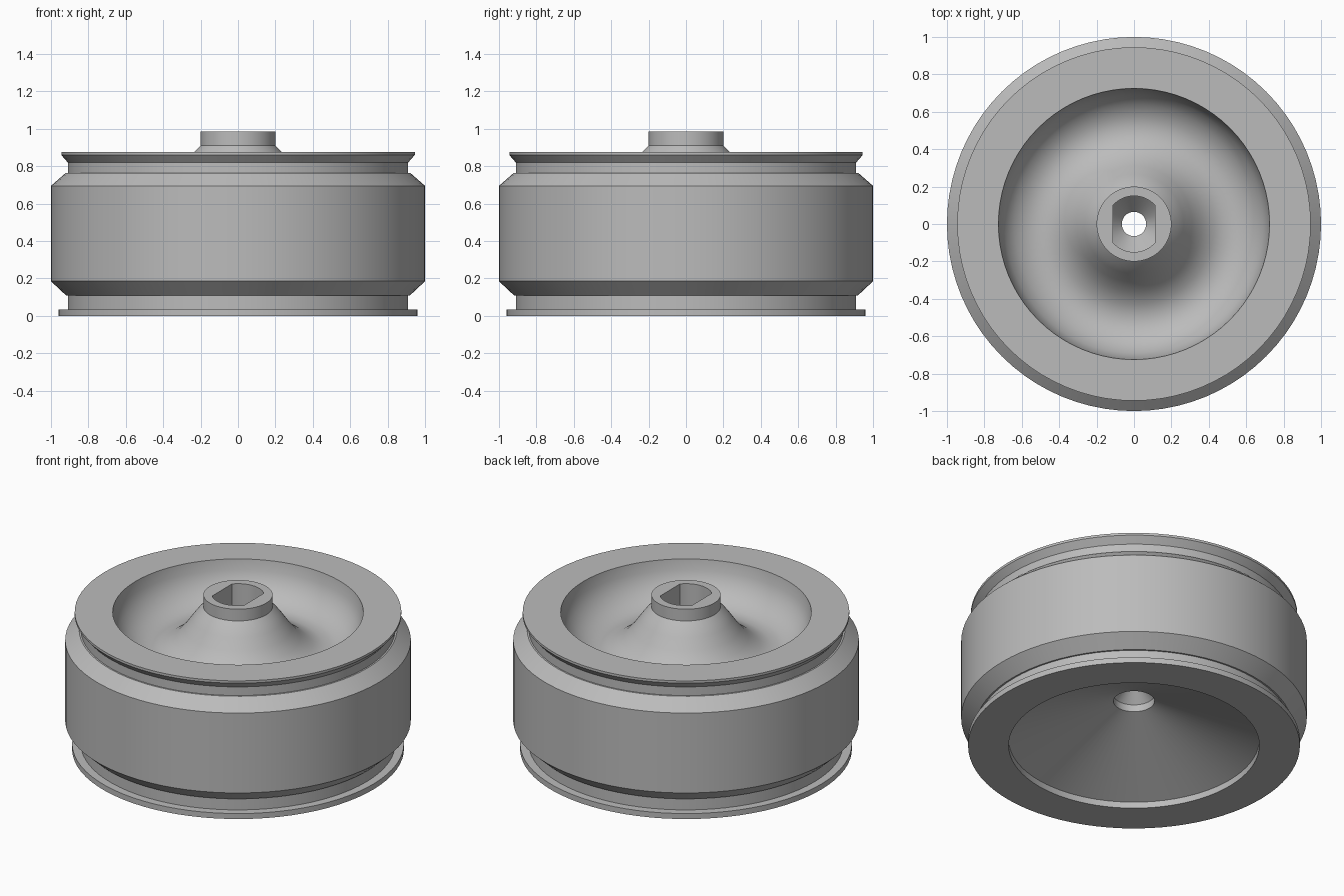
import bpy, bmesh, math

SEGMENTS = 80

if "Cube" in bpy.data.objects:
    bpy.data.objects.remove(bpy.data.objects["Cube"], do_unlink=True)

grey = bpy.data.materials.new("plain_grey")
grey.use_nodes = True
grey.diffuse_color = (0.5, 0.5, 0.5, 1)
grey.node_tree.nodes["Principled BSDF"].inputs["Base Color"].default_value = grey.diffuse_color


def lathe(name, profile, flat=None):
    """Turn a closed (radius, height) profile around z; flat trims the sides at x = +-flat."""
    bm = bmesh.new()
    verts = [bm.verts.new((r, 0, z)) for r, z in profile]
    edges = [bm.edges.new((a, b)) for a, b in zip(verts, verts[1:] + verts[:1])]
    bmesh.ops.spin(bm, geom=verts + edges, cent=(0, 0, 0), axis=(0, 0, 1),
                   angle=math.tau, steps=SEGMENTS, use_merge=True)
    bmesh.ops.remove_doubles(bm, verts=bm.verts, dist=0.0001)
    bmesh.ops.dissolve_degenerate(bm, edges=bm.edges, dist=0.0001)
    if flat:
        for side in (-1, 1):
            bmesh.ops.bisect_plane(bm, geom=bm.verts[:] + bm.edges[:] + bm.faces[:],
                                   plane_co=(side * flat, 0, 0), plane_no=(side, 0, 0),
                                   clear_outer=True)
            rim = [e for e in bm.edges if e.is_boundary]
            bmesh.ops.holes_fill(bm, edges=rim, sides=0)
    bmesh.ops.recalc_face_normals(bm, faces=bm.faces)
    mesh = bpy.data.meshes.new(name)
    bm.to_mesh(mesh)
    bm.free()
    mesh.materials.append(grey)
    obj = bpy.data.objects.new(name, mesh)
    bpy.context.collection.objects.link(obj)
    return obj


# Underside cone with its bored centre
underside = [(0.065, 0.40), (0.119, 0.34), (0.119, 0.295), (0.725, 0.04), (0.725, 0)]
# Lower flange, core and flared upper flange
outside = [(0.96, 0), (0.96, 0.035), (0.91, 0.035), (0.91, 0.82), (0.945, 0.86), (0.945, 0.875)]
# Rounded bowl sweeping in to the hub
bowl = [(0.725, 0.875), (0.715, 0.81), (0.69, 0.75), (0.64, 0.69), (0.57, 0.65), (0.5, 0.64),
        (0.43, 0.66), (0.36, 0.71), (0.31, 0.77), (0.265, 0.835), (0.235, 0.875)]
hub = [(0.2, 0.91), (0.2, 0.985), (0.065, 0.985)]
wheel = lathe("wheel_body", underside + outside + bowl + hub)

# Chamfered band around the core
band = lathe("outer_band", [(0.88, 0.11), (0.92, 0.11), (1, 0.185), (1, 0.695),
                            (0.92, 0.765), (0.88, 0.765)])

# Shaft socket with two flat sides and a tapered floor
socket = lathe("socket_cutter", [(0, 0.55), (0.06, 0.55), (0.15, 0.65), (0.15, 1.1), (0, 1.1)],
               flat=0.112)
socket.hide_render = True
socket.hide_set(True)
cut = wheel.modifiers.new("socket", 'BOOLEAN')
cut.operation = 'DIFFERENCE'
cut.solver = 'EXACT'
cut.object = socket
bpy.context.view_layer.update()
evaluated = wheel.evaluated_get(bpy.context.evaluated_depsgraph_get())
finished = bpy.data.meshes.new_from_object(evaluated)
wheel.modifiers.clear()
wheel.data = finished
bpy.data.objects.remove(socket, do_unlink=True)

# Smooth turned surfaces with crisp edges
for obj in (wheel, band):
    bpy.ops.object.select_all(action='DESELECT')
    obj.select_set(True)
    bpy.context.view_layer.objects.active = obj
    bpy.ops.object.shade_smooth_by_angle(angle=math.radians(28))
